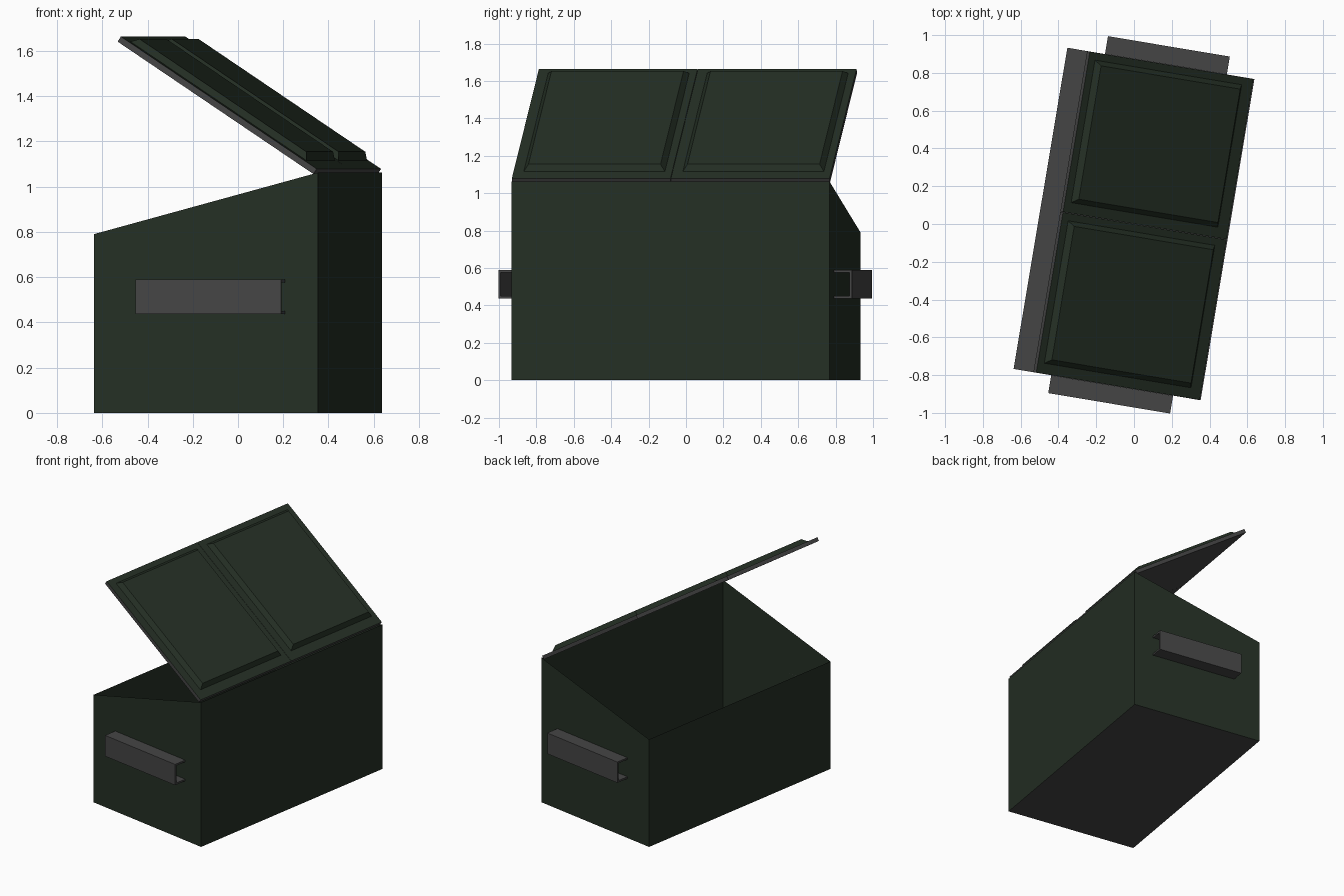
import bpy, bmesh, math
from mathutils import Matrix, Vector

old = bpy.data.objects.get("Cube")
if old:
    bpy.data.objects.remove(old, do_unlink=True)


def material(name, rgb):
    m = bpy.data.materials.new(name)
    m.use_nodes = True
    m.diffuse_color = (*rgb, 1)
    bsdf = m.node_tree.nodes["Principled BSDF"]
    bsdf.inputs["Base Color"].default_value = (*rgb, 1)
    bsdf.inputs["Roughness"].default_value = 0.8
    return m


GREEN = material("dark green", (0.018, 0.029, 0.018))
GREY = material("dark grey", (0.06, 0.06, 0.06))

TURN = Matrix.Rotation(math.radians(-9.5), 4, 'Z')   # whole bin stands turned
HW, HL = 0.502, 0.862                                # half width, half length
LOW, HIGH = 0.79, 1.062                              # front and back wall heights


def finish(name, bm, mats, place=Matrix()):
    bmesh.ops.transform(bm, matrix=TURN @ place, verts=bm.verts)
    me = bpy.data.meshes.new(name)
    bm.to_mesh(me)
    bm.free()
    for m in mats:
        me.materials.append(m)
    ob = bpy.data.objects.new(name, me)
    bpy.context.collection.objects.link(ob)
    return ob


def block(x0, x1, y0, y1, z0, z1, inset=0):
    """Box whose top face may be drawn in to make a frustum."""
    bm = bmesh.new()
    bmesh.ops.create_cube(bm, size=1)
    for v in bm.verts:
        top = v.co.z > 0
        i = inset if top else 0
        v.co = Vector((x1 - i if v.co.x > 0 else x0 + i,
                       y1 - i if v.co.y > 0 else y0 + i,
                       z1 if top else z0))
    return bm


# Bin body: thin open shell with sloping rim, green walls and grey floor
bm = block(-HW, HW, -HL, HL, 0, 1)
bm.normal_update()
bmesh.ops.delete(bm, geom=[f for f in bm.faces if f.normal.z > 0.5], context='FACES_ONLY')
for v in bm.verts:
    if v.co.z > 0.5:
        v.co.z = HIGH if v.co.x > 0 else LOW
for f in bm.faces:
    f.material_index = 1 if f.normal.z < -0.5 else 0
finish("bin_body", bm, [GREEN, GREY])

# Two open lids, each a grey slab with a green top and a raised panel
LID, THICK = 1.055, 0.027
for name, start in (("right", -HL), ("left", 0.0)):
    hinge = Matrix.Translation((0.482, start, 1.056)) @ Matrix.Rotation(math.radians(33.7), 4, 'Y')
    bm = block(-LID, 0, 0.001, HL - 0.001, 0, THICK)
    bm.normal_update()
    for f in bm.faces:
        f.material_index = 1 if f.normal.z > 0.5 else 0
    finish(name + "_lid", bm, [GREY, GREEN], hinge)
    panel = block(-1.016, -0.066, 0.055, 0.823, THICK - 0.002, THICK + 0.03, inset=0.026)
    finish(name + "_lid_panel", panel, [GREEN], hinge)

# Lifting channels on both ends: C section open toward the wall
OUT, T, Z0, Z1 = 0.958, 0.013, 0.437, 0.59
section = [(HL, Z0), (OUT, Z0), (OUT, Z1), (HL, Z1),
           (HL, Z1 - T), (OUT - T, Z1 - T), (OUT - T, Z0 + T), (HL, Z0 + T)]
for name, side in (("right", -1), ("left", 1)):
    bm = bmesh.new()
    face = bm.faces.new([bm.verts.new((-0.3, side * y, z)) for y, z in section])
    ext = bmesh.ops.extrude_face_region(bm, geom=[face], use_keep_orig=True)
    moved = [e for e in ext["geom"] if isinstance(e, bmesh.types.BMVert)]
    bmesh.ops.translate(bm, verts=moved, vec=(0.654, 0, 0))
    bmesh.ops.recalc_face_normals(bm, faces=bm.faces)
    finish(name + "_lifting_channel", bm, [GREY])
